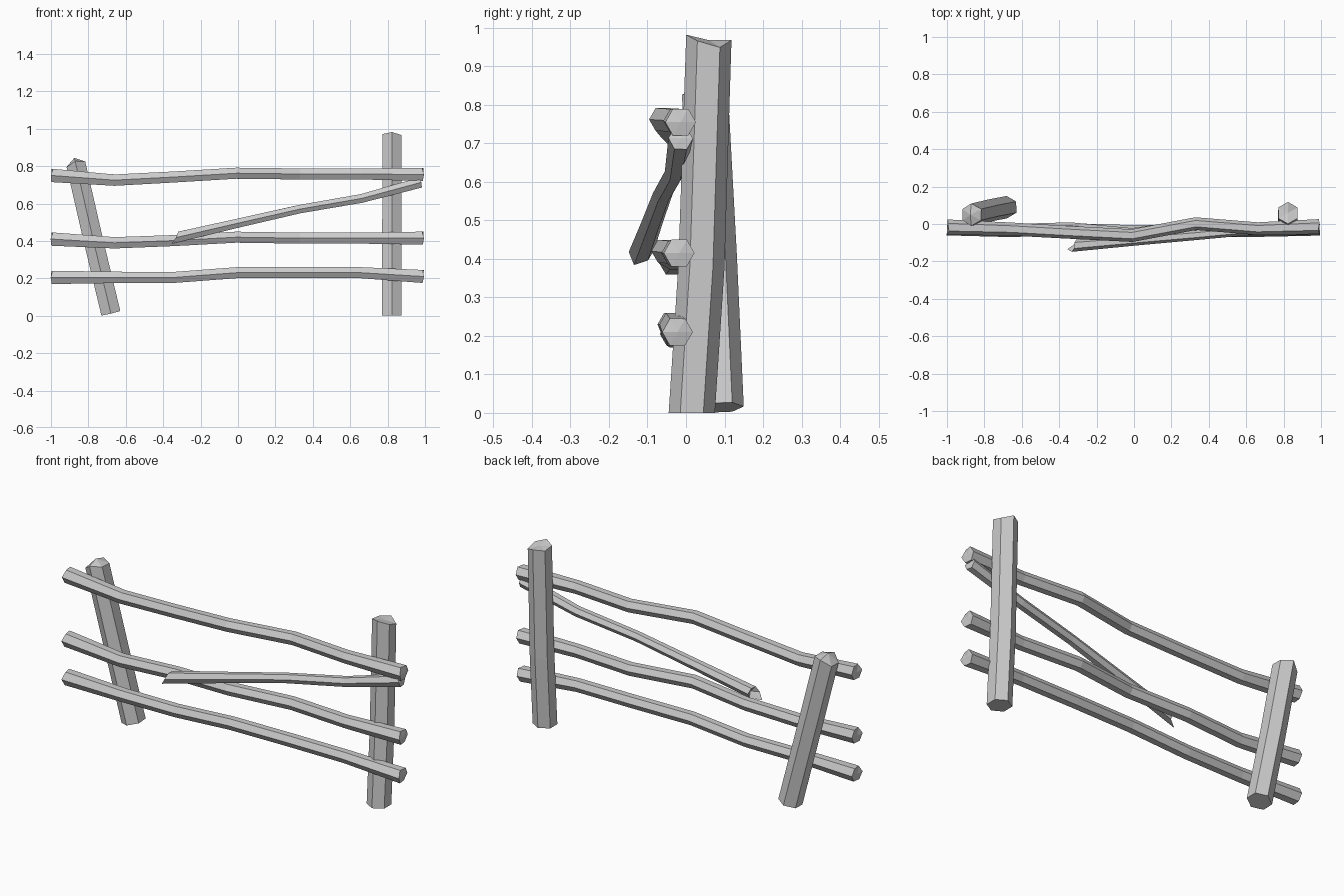
import bpy, math
from mathutils import Vector

if "Cube" in bpy.data.objects:
    bpy.data.objects.remove(bpy.data.objects["Cube"])

SIDES = 6


def log(name, path, radii, start=(0,) * 7, end=(0,) * 7, flat_base=False):
    """Six-sided log along a path; start/end push the rim corners (and the
    last value the cap centre) outwards along the log for rough-cut ends."""
    pts = [Vector(p) for p in path]
    n = len(pts)
    verts, faces = [], []
    tangents = []
    for i, (c, r) in enumerate(zip(pts, radii)):
        t = (pts[min(i + 1, n - 1)] - pts[max(i - 1, 0)]).normalized()
        if i == 0 and flat_base:
            t = Vector((0, 0, 1))
        tangents.append(t)
        u = Vector((0, -1, 0))
        u = (u - t * u.dot(t)).normalized()      # first corner faces front
        v = t.cross(u)
        for k in range(SIDES):
            a = math.tau * k / SIDES
            push = -start[k] if i == 0 else end[k] if i == n - 1 else 0
            verts.append(c + (u * math.cos(a) + v * math.sin(a)) * r + t * push)
    for i in range(n - 1):
        for k in range(SIDES):
            a, b = i * SIDES + k, i * SIDES + (k + 1) % SIDES
            faces.append((a, b, b + SIDES, a + SIDES))
    # fan caps
    s, e = len(verts), len(verts) + 1
    verts.append(pts[0] - tangents[0] * start[6])
    verts.append(pts[-1] + tangents[-1] * end[6])
    top = (n - 1) * SIDES
    for k in range(SIDES):
        m = (k + 1) % SIDES
        faces.append((s, m, k))
        faces.append((e, top + k, top + m))
    me = bpy.data.meshes.new(name)
    me.from_pydata(verts, [], faces)
    ob = bpy.data.objects.new(name, me)
    bpy.context.collection.objects.link(ob)
    return ob


# Posts: the right one bends slightly, the left one leans outwards
log("right_post", [(.823, .015, 0), (.823, .04, .38), (.823, .059, .965)],
    (.06, .06, .059), end=(.015, 0, -.015, .005, 0, .005, .003), flat_base=True)
log("left_post", [(-.68, .09, .014), (-.775, .072, .41), (-.868, .05, .815)],
    (.06, .06, .06), end=(.015, 0, -.005, .01, -.01, -.008, .03))

# Horizontal rails: (height, depth) at evenly spaced stations
XS = (-.995, -.66, -.34, -.01, .33, .66, .988)
RADII = (.041, .035, .034, .034, .034, .034, .040)
RAILS = {
    "top_rail": ((.75, .725, .742, .762, .758, .758, .755),
                 (-.017, -.027, -.045, -.062, .002, -.025, -.014)),
    "middle_rail": ((.41, .39, .402, .42, .415, .415, .415),
                    (-.02, -.035, -.025, -.056, -.008, -.03, -.018)),
    "bottom_rail": ((.205, .205, .205, .23, .23, .23, .21),
                    (-.02, -.033, -.03, -.04, -.035, -.035, -.022)),
}
CUT = (.005, 0, -.003, .002, .004, -.004, .004)
for name, (zs, ys) in RAILS.items():
    log(name, list(zip(XS, ys, zs)), RADII, CUT, CUT)

# Fallen diagonal rail with a splintered lower end
log("fallen_rail",
    [(-.315, -.115, .422), (.0, -.088, .495), (.33, -.06, .57),
     (.66, -.028, .627), (.975, -.014, .712)],
    (.032, .028, .026, .027, .032),
    start=(.02, .05, -.005, -.01, -.005, 0, -.015), end=CUT)
